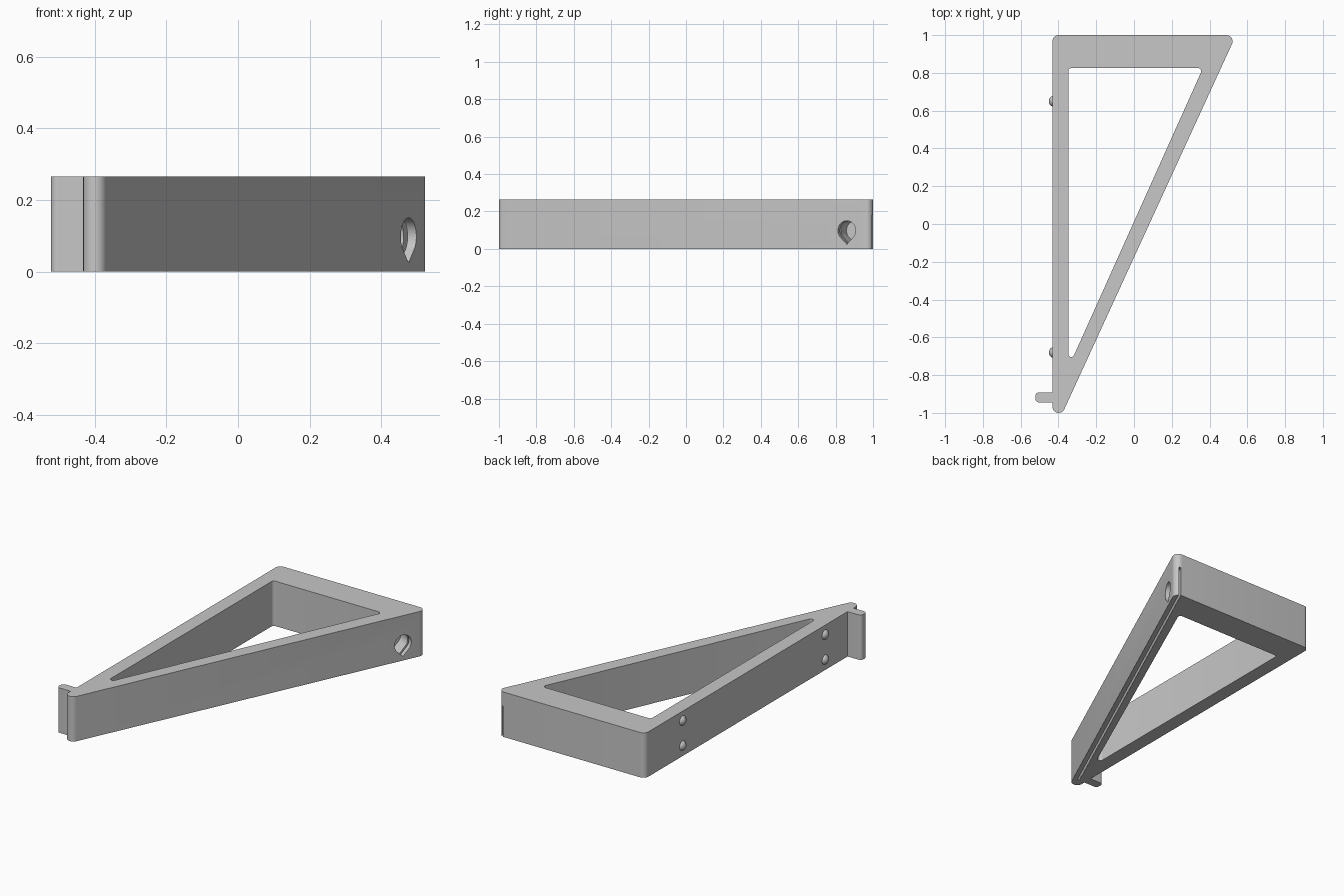
import bpy, bmesh, math
from mathutils import Matrix, Vector

cube = bpy.data.objects.get("Cube")
if cube:
    bpy.data.objects.remove(cube, do_unlink=True)

HEIGHT = 0.265

grey = bpy.data.materials.new("plain grey")
grey.use_nodes = True
colour = (0.57, 0.57, 0.57, 1)
grey.diffuse_color = colour
grey.node_tree.nodes["Principled BSDF"].inputs["Base Color"].default_value = colour


def rounded(centres, r, steps=10):
    """Counter-clockwise outline wrapped around equal circles at the centres."""
    pts, n = [], len(centres)
    for i in range(n):
        a, b, c = (Vector(centres[(i + k) % n]) for k in (-1, 0, 1))
        d0, d1 = b - a, c - b
        start = math.atan2(-d0.x, d0.y)
        end = math.atan2(-d1.x, d1.y)
        sweep = (end - start) % math.tau
        for s in range(steps + 1):
            t = start + sweep * s / steps
            pts.append((b.x + r * math.cos(t), b.y + r * math.sin(t)))
    return pts


def make(name, bm, matrix=Matrix()):
    bmesh.ops.transform(bm, matrix=matrix, verts=bm.verts)
    bmesh.ops.recalc_face_normals(bm, faces=bm.faces)
    mesh = bpy.data.meshes.new(name)
    bm.to_mesh(mesh)
    bm.free()
    mesh.materials.append(grey)
    ob = bpy.data.objects.new(name, mesh)
    bpy.context.collection.objects.link(ob)
    return ob


def prism(name, pts, z0, z1, matrix=Matrix()):
    bm = bmesh.new()
    face = bm.faces.new([bm.verts.new((x, y, z0)) for x, y in pts])
    ext = bmesh.ops.extrude_face_region(bm, geom=[face], use_keep_orig=True)["geom"]
    top = [v for v in ext if isinstance(v, bmesh.types.BMVert)]
    bmesh.ops.translate(bm, verts=top, vec=(0, 0, z1 - z0))
    return make(name, bm, matrix)


def combine(target, tool, operation):
    mod = target.modifiers.new(operation.lower(), "BOOLEAN")
    mod.operation, mod.object, mod.solver = operation, tool, "EXACT"
    bpy.context.view_layer.objects.active = target
    bpy.ops.object.modifier_apply(modifier=mod.name)
    bpy.data.objects.remove(tool, do_unlink=True)


# Triangular frame and its window
tip, corner = Vector((-0.399, -0.967)), Vector((0.489, 0.967))
frame = prism("triangular_frame", rounded([tip, corner, (-0.399, 0.967)], 0.033), 0, HEIGHT)
window = prism("window_cutter",
               rounded([(-0.332, -0.688), (0.34, 0.809), (-0.332, 0.809)], 0.016), -0.1, 0.4)
combine(frame, window, "DIFFERENCE")

# Side tab near the narrow tip
tab = prism("side_tab", rounded([(-0.502, -0.925), (-0.41, -0.925),
                                 (-0.41, -0.911), (-0.502, -0.911)], 0.02), 0, HEIGHT)
combine(frame, tab, "UNION")

# Axes along the sloping bar: along, up, outward
along = (corner - tip).normalized().to_3d()
up = Vector((0, 0, 1))
outward = along.cross(up)


def bar_matrix(origin):
    m = Matrix((along, up, outward)).transposed().to_4x4()
    m.translation = origin
    return m


# Narrow slot running under the sloping bar and out of the wide corner
length = (corner - tip).length
slot = prism("slot_cutter", [(0.03, -0.1), (length + 0.1, -0.1), (length + 0.1, 0.18), (0.03, 0.18)],
             -0.006, 0.006, bar_matrix(tip.to_3d()))
combine(frame, slot, "DIFFERENCE")

# Blind teardrop hole in the sloping face
r = 0.052
drop = [(r * math.cos(a), r * math.sin(a))
        for a in (math.radians(-45 + 270 * i / 36) for i in range(37))]
drop.append((0, -r * math.sqrt(2)))
centre = corner.to_3d() + outward * 0.033 - along * 0.103 + up * 0.098
hole = prism("hole_cutter", drop, -0.11, 0.1, bar_matrix(centre))
combine(frame, hole, "DIFFERENCE")

# Locating bumps on the long straight side
parts = [frame]
for y, end in ((0.65, "back"), (-0.68, "front")):
    for z, level in ((0.062, "lower"), (0.21, "upper")):
        bm = bmesh.new()
        bmesh.ops.create_uvsphere(bm, u_segments=24, v_segments=16, radius=0.03)
        parts.append(make(f"{end}_{level}_bump", bm, Matrix.Translation((-0.421, y, z))))

bpy.ops.object.select_all(action="DESELECT")
for ob in parts:
    ob.select_set(True)
bpy.context.view_layer.objects.active = frame
bpy.ops.object.shade_smooth_by_angle(angle=math.radians(30))
